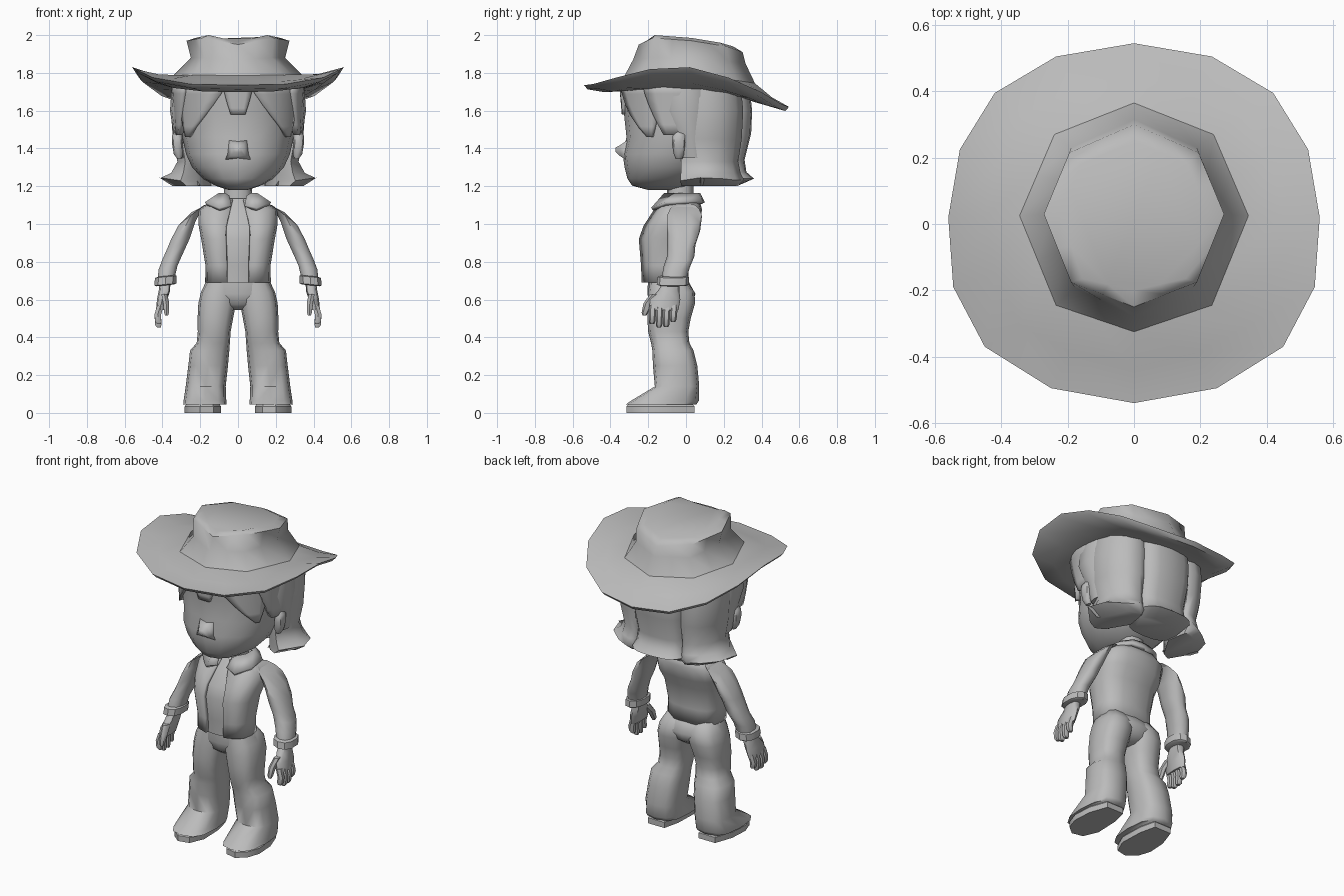
import bpy, bmesh, math
from math import sin, cos, pi, radians

grey = bpy.data.materials.new("plain grey")
grey.diffuse_color = (0.5, 0.5, 0.5, 1)


def finish(name, bm, mirror=False, angle=50, solid=0):
    bmesh.ops.recalc_face_normals(bm, faces=bm.faces)
    me = bpy.data.meshes.new(name)
    bm.to_mesh(me)
    bm.free()
    me.materials.append(grey)
    ob = bpy.data.objects.new(name, me)
    bpy.context.collection.objects.link(ob)
    bpy.ops.object.select_all(action='DESELECT')
    ob.select_set(True)
    bpy.context.view_layer.objects.active = ob
    bpy.ops.object.shade_smooth_by_angle(angle=radians(angle))
    if solid:
        m = ob.modifiers.new("thickness", 'SOLIDIFY')
        m.thickness, m.offset = solid, -1
    if mirror:
        ob.modifiers.new("mirror", 'MIRROR')
    return ob


def skin(name, rings, closed=True, caps=True, **kw):
    """Joins equal-length point rings into a surface."""
    bm = bmesh.new()
    vs = [[bm.verts.new(p) for p in r] for r in rings]
    n = len(rings[0])
    for a, b in zip(vs, vs[1:]):
        for i in range(n if closed else n - 1):
            j = (i + 1) % n
            bm.faces.new((a[i], a[j], b[j], b[i]))
    if caps:
        bm.faces.new(vs[0])
        bm.faces.new(vs[-1])
    return finish(name, bm, **kw)


def oval(x, y0, y1, z, rx, slope=0, n=12, p=0.85):
    """Rounded section from front y0 to back y1; slope tilts it sideways."""
    pts = []
    for i in range(n):
        s, c = sin(2 * pi * i / n), -cos(2 * pi * i / n)
        s = math.copysign(abs(s) ** p, s)
        c = math.copysign(abs(c) ** p, c)
        pts.append((x + rx * s, (y0 + y1) / 2 + (y1 - y0) / 2 * c, z + slope * rx * s))
    return pts


def loft(name, secs, n=12, p=0.85, **kw):
    return skin(name, [oval(*s, n=n, p=p) for s in secs], **kw)


def both(half):
    """Half outline from back to front becomes a full loop."""
    return half + [(-x, y, z) for x, y, z in half[-2:0:-1]]


def mids(pts):
    out = [pts[0]]
    for a, b in zip(pts, pts[1:]):
        out += [tuple((u + v) / 2 for u, v in zip(a, b)), b]
    return out


# hat
edge = both([(0, .545, 1.62), (.235, .505, 1.635), (.42, .395, 1.70), (.525, .225, 1.775),
             (.56, .02, 1.83), (.545, -.19, 1.82), (.45, -.37, 1.775), (.25, -.495, 1.74), (0, -.54, 1.735)])
base = both(mids([(0, .365, 1.745), (.24, .27, 1.76), (.345, .025, 1.785), (.235, -.245, 1.79), (0, -.325, 1.785)]))
waist = both(mids([(0, .315, 1.85), (.19, .23, 1.86), (.25, .03, 1.88), (.18, -.19, 1.88), (0, -.28, 1.87)]))
rim = both(mids([(0, .3, 1.91), (.195, .215, 1.94), (.272, .03, 1.97), (.19, -.175, 1.985), (0, -.25, 1.95)]))
crown = both(mids([(0, .25, 1.94), (.16, .18, 1.96), (.225, .03, 1.985), (.155, -.165, 2.0), (0, -.2, 1.965)]))
mid = [tuple(u * .5 + v * .5 for u, v in zip(a, b)) for a, b in zip(edge, base)]
mid = [(x, y, z - .012) for x, y, z in mid]
under = [(x * .965, y * .965, z - .022) for x, y, z in edge]
under_mid = [(x, y, z - .05) for x, y, z in mid]
under_in = [(x * .9, y * .9, z - .08) for x, y, z in base]
skin("hat_brim", [under_in, under_mid, under, edge, mid, base], angle=62)
skin("hat_crown", [base, waist, rim, crown], angle=55)

# head
HEAD = [(0, -.2, -.02, 1.18, .05), (0, -.285, .03, 1.203, .12), (0, -.31, .1, 1.24, .187),
        (0, -.325, .16, 1.3, .243), (0, -.335, .2, 1.37, .275), (0, -.315, .24, 1.46, .295),
        (0, -.33, .25, 1.6, .31), (0, -.34, .25, 1.74, .3)]
loft("head", HEAD, n=16, p=.95, angle=60)
skin("nose", [[(-.075, -.31, 1.335), (.075, -.31, 1.335), (.06, -.285, 1.46), (-.06, -.285, 1.46)],
              [(-.04, -.35, 1.36), (.04, -.35, 1.36), (.03, -.345, 1.42), (-.03, -.345, 1.42)],
              [(-.018, -.372, 1.38), (.018, -.372, 1.38), (.015, -.372, 1.405), (-.015, -.372, 1.405)]], angle=180)
loft("ear", [(.31, -.055, -.02, 1.345, .012), (.315, -.065, -.01, 1.37, .025), (.322, -.075, 0, 1.43, .028),
             (.322, -.07, 0, 1.47, .026), (.315, -.05, -.02, 1.495, .012)], n=8, mirror=True)
loft("neck", [(0, -.1, .04, 1.08, .078), (0, -.1, .04, 1.22, .072)])


# fringe locks: angle 0 is the front, 90 the side
def lock(name, a0, a1, at, zt, tip=0.0, lift=.025, mirror=True):
    rings = []
    for k in range(6):
        t = k / 5
        row = []
        for i in range(6):
            a = a0 + (a1 - a0) * i / 5
            a = radians(a + (at + (a - at) * tip - a) * t ** 1.4)
            z = 1.745 + (zt - 1.745) * t
            r = lift * (1 - .5 * t)
            row.append(((.305 + r) * sin(a), -.04 - (.285 + r) * cos(a), z))
        rings.append(row)
    return skin(name, rings, closed=False, caps=False, mirror=mirror, solid=.03)


lock("front_lock", 12, 75, 60, 1.46, .08, .03)
lock("side_lock", 55, 115, 84, 1.47, .3, .05)
lock("centre_lock", -14, 14, 0, 1.58, .5, .03, False)


# back hair: a middle lobe and two side lobes with flipped ends
def hair(z, k, flip=0, drop=0):
    plan = [(.30, -.03), (.345, .07), (.33, .18), (.275, .26), (.2, .295), (.16, .28), (.14, .15), (.22, .0)]
    amt = [.2, 1, .75, .35, .5, .2, 0, 0]
    return [(x * k * (1 + flip * f) if i < 5 else x, .03 + (y - .03) * k * (1 + flip * f * .7), z + drop * f)
            for i, ((x, y), f) in enumerate(zip(plan, amt))]


skin("side_back_hair", [hair(1.74, .98), hair(1.6, 1.03), hair(1.45, 1), hair(1.33, .93), hair(1.27, .95, .08),
                        hair(1.225, .97, .22, .02), hair(1.2, .9, .05)], mirror=True, angle=55)
loft("middle_back_hair", [(0, .1, .335, 1.74, .165), (0, .1, .35, 1.6, .175), (0, .1, .345, 1.48, .17),
                          (0, .1, .31, 1.34, .16), (0, .1, .32, 1.275, .165), (0, .1, .36, 1.24, .175),
                          (0, .08, .28, 1.205, .15)], n=16, p=.7, angle=55)
loft("side_hair", [(.315, -.09, .1, 1.74, .035), (.325, -.1, .1, 1.6, .035), (.31, -.05, .1, 1.47, .03),
                   (.295, -.02, .1, 1.35, .03)], n=8, mirror=True)
skin("hair_flip", [[(.25, .0, 1.34), (.285, .08, 1.34), (.25, .15, 1.34)],
                   [(.25, .0, 1.28), (.32, .08, 1.285), (.25, .15, 1.28)],
                   [(.2, .01, 1.205), (.345, .08, 1.2), (.2, .13, 1.205)],
                   [(.39, .06, 1.24), (.415, .08, 1.245), (.39, .1, 1.24)]], mirror=True)

# shirt and open jacket
BODY = [(0, -.235, .015, .69, .174), (0, -.238, .01, .78, .172), (0, -.25, .03, .92, .195),
        (0, -.225, .07, .99, .208), (0, -.17, .085, 1.075, .21), (0, -.125, .07, 1.135, .12)]
loft("shirt", [(x, a + .012, b - .015, z, r - .015) for x, a, b, z, r in BODY], p=.75)
rings = []
for (x, a, b, z, r), gap in zip(BODY, (.062, .062, .068, .066, .045, .03)):
    full = oval(x, a, b, z, r, n=16, p=.75)[:9]
    full[0] = (gap, full[0][1], z)
    rings.append([full[0]] + full[2:8] + [(0, b, z)])
skin("jacket", rings, closed=False, caps=False, mirror=True, solid=.02, angle=60)

# collar with pointed flaps
low = [(.035, -.165, 1.1), (.1, -.185, 1.085), (.175, -.11, 1.115), (.165, .01, 1.12), (.09, .09, 1.12), (0, .1, 1.115)]
top = [(.045, -.125, 1.15), (.07, -.115, 1.165), (.1, -.06, 1.165), (.1, .01, 1.165), (.06, .065, 1.165), (0, .075, 1.165)]
skin("collar", [low, top], closed=False, caps=False, mirror=True, solid=.02, angle=40)

# arms, cuffs and hands
loft("arm", [(.2, -.075, .06, 1.085, .05, -.5), (.25, -.1, .085, 1.045, .068, -.8),
             (.29, -.1, .075, .965, .066, -.7), (.318, -.1, .05, .89, .064, -.5), (.345, -.1, .045, .83, .06, -.4),
             (.37, -.12, .02, .77, .052, -.2), (.383, -.13, 0, .70, .046)], n=10, mirror=True, angle=60)
loft("cuff", [(.385, -.145, .01, .675, .05, -.1), (.385, -.155, .015, .68, .061, -.1),
              (.382, -.15, .015, .72, .06, -.1), (.38, -.14, .005, .725, .045, -.1)], n=10, mirror=True, angle=35)
loft("palm", [(.385, -.115, -.035, .70, .028), (.39, -.15, -.035, .645, .03),
              (.402, -.19, -.03, .60, .027), (.412, -.195, -.04, .545, .022)], n=8, p=.7, mirror=True)
for i, (y, z) in enumerate([(-.175, .47), (-.138, .452), (-.1, .455), (-.063, .48)]):
    loft(f"finger_{i + 1}", [(.41, y - .019, y + .019, .57, .02), (.425, y - .022, y + .016, .52, .02),
                             (.422, y - .022, y + .012, z + .012, .018), (.418, y - .016, y + .006, z, .012)],
         n=6, mirror=True)
loft("thumb", [(.39, -.19, -.12, .63, .018), (.38, -.225, -.17, .58, .018),
               (.378, -.235, -.2, .53, .015), (.378, -.23, -.21, .515, .008)], n=6, mirror=True)

# trousers with flared legs
loft("hips", [(0, -.15, -.01, .545, .06), (0, -.19, .03, .575, .16), (0, -.205, .05, .63, .198), (0, -.2, .0, .72, .16)],
     angle=70)
loft("trouser_leg", [(.175, -.318, .055, .045, .115), (.175, -.29, .068, .065, .113),
                     (.171, -.165, .07, .14, .106), (.158, -.175, .06, .25, .105), (.15, -.178, .04, .33, .104),
                     (.131, -.185, .018, .37, .088), (.126, -.2, .012, .43, .087), (.12, -.205, .025, .5, .094),
                     (.11, -.205, .048, .58, .1), (.098, -.2, .045, .64, .098), (.08, -.19, -.01, .72, .075)],
     p=.72, mirror=True, angle=60)

# shoes
sole = [(.12, .045), (.235, .045), (.275, -.07), (.282, -.19), (.255, -.27), (.2, -.315), (.13, -.3), (.09, -.21), (.095, -.06)]
skin("shoe", [[(x, y, z) for x, y in sole] for z in (0, .035)]
     + [[(.18 + (x - .18) * .9, -.13 + (y + .13) * .93, .047) for x, y in sole]], mirror=True, angle=35)
